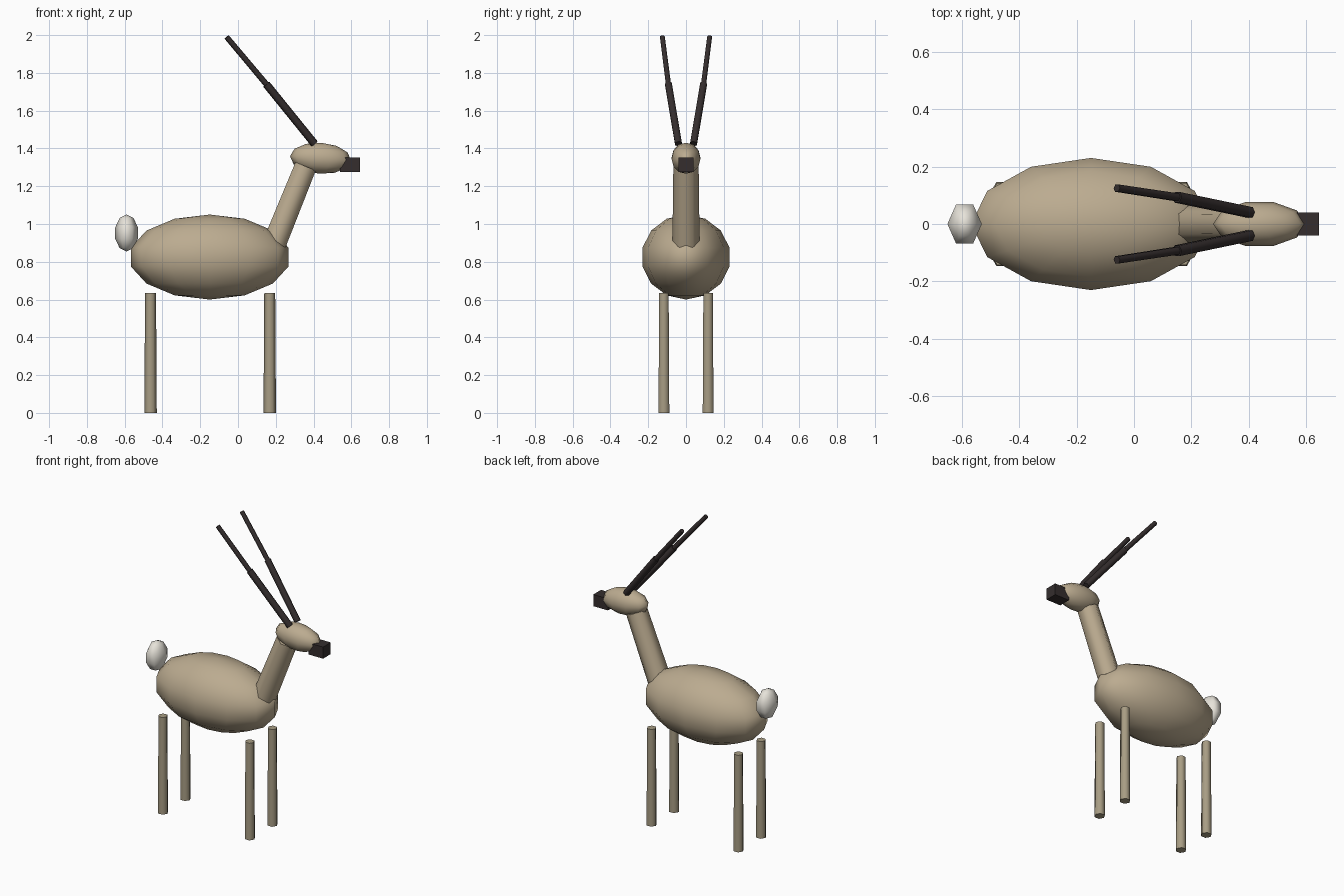
import bpy, bmesh, math
from mathutils import Vector, Matrix

cube = bpy.data.objects.get("Cube")
if cube:
    bpy.data.objects.remove(cube, do_unlink=True)


def material(name, rgb):
    mat = bpy.data.materials.new(name)
    mat.use_nodes = True
    colour = (*rgb, 1)
    mat.diffuse_color = colour
    bsdf = mat.node_tree.nodes["Principled BSDF"]
    bsdf.inputs["Base Color"].default_value = colour
    bsdf.inputs["Roughness"].default_value = 0.8
    return mat


tan = material("tan coat", (0.50, 0.41, 0.28))
leg_tan = material("dull tan leg", (0.39, 0.335, 0.23))
dark = material("dark horn", (0.035, 0.027, 0.027))
white = material("pale tail", (0.80, 0.77, 0.70))


def finish(name, bm, mat, matrix, smooth_angle):
    bmesh.ops.recalc_face_normals(bm, faces=bm.faces)
    mesh = bpy.data.meshes.new(name)
    bm.to_mesh(mesh)
    bm.free()
    mesh.materials.append(mat)
    obj = bpy.data.objects.new(name, mesh)
    obj.matrix_world = matrix
    bpy.context.collection.objects.link(obj)
    if smooth_angle:
        bpy.ops.object.select_all(action='DESELECT')
        obj.select_set(True)
        bpy.context.view_layer.objects.active = obj
        bpy.ops.object.shade_smooth_by_angle(angle=math.radians(smooth_angle))
    return obj


def turned(profile, sides, phase=0.0):
    """Solid of straight sides from (radius, height) rings; both ends closed."""
    bm = bmesh.new()
    rings = []
    for r, z in profile:
        angles = [phase + math.tau * i / sides for i in range(sides)]
        rings.append([bm.verts.new((r * math.cos(a), r * math.sin(a), z)) for a in angles])
    for low, high in zip(rings, rings[1:]):
        for i in range(sides):
            j = (i + 1) % sides
            bm.faces.new((low[i], low[j], high[j], high[i]))
    if profile[0][0] > 0:
        bm.faces.new(rings[0])
        bm.faces.new(rings[-1])
    bmesh.ops.remove_doubles(bm, verts=bm.verts, dist=1e-5)
    return bm


def ellipsoid(name, centre, radii, sides, rings, mat, tilt=0.0):
    steps = [math.pi * i / rings for i in range(rings + 1)]
    profile = [(0 if i in (0, rings) else math.sin(a), -math.cos(a)) for i, a in enumerate(steps)]
    matrix = (Matrix.Translation(centre) @ Matrix.Rotation(math.radians(tilt), 4, 'Y')
              @ Matrix.Diagonal((*radii, 1)))
    return finish(name, turned(profile, sides), mat, matrix, 80)


def rod(name, start, end, r_start, r_end, sides, mat, phase=0.0):
    start, end = Vector(start), Vector(end)
    axis = end - start
    turn = Vector((0, 0, 1)).rotation_difference(axis).to_matrix().to_4x4()
    bm = turned([(r_start, 0), (r_end, axis.length)], sides, phase)
    return finish(name, bm, mat, Matrix.Translation(start) @ turn, 65)


# Trunk, neck, head and tail
ellipsoid("body", (-0.15, 0, 0.825), (0.428, 0.236, 0.225), 12, 7, tan)
rod("neck", (0.194, 0, 0.90), (0.358, 0, 1.305), 0.072, 0.067, 6, tan, math.pi / 2)
ellipsoid("head", (0.437, 0, 1.348), (0.162, 0.08, 0.082), 10, 6, tan, 4)
ellipsoid("tail", (-0.59, 0, 0.952), (0.063, 0.082, 0.098), 6, 5, white)

# Muzzle block
bm = bmesh.new()
bmesh.ops.create_cube(bm, size=1)
finish("muzzle", bm, dark,
       Matrix.Translation((0.592, 0, 1.313)) @ Matrix.Diagonal((0.106, 0.08, 0.076, 1)), 0)

# Paired legs and two-part horns
for side, s in (("near", -1), ("far", 1)):
    for end, x in (("fore", 0.168), ("hind", -0.463)):
        rod(f"{end}_leg_{side}", (x, s * 0.117, 0), (x, s * 0.117, 0.635),
            0.033, 0.029, 6, leg_tan)
    base, joint, tip = ((0.405, s * 0.04, 1.425), (0.15, s * 0.093, 1.74),
                        (-0.06, s * 0.125, 1.99))
    rod(f"lower_horn_{side}", base, joint, 0.021, 0.021, 6, dark)
    rod(f"upper_horn_{side}", joint, tip, 0.0155, 0.0145, 6, dark)
